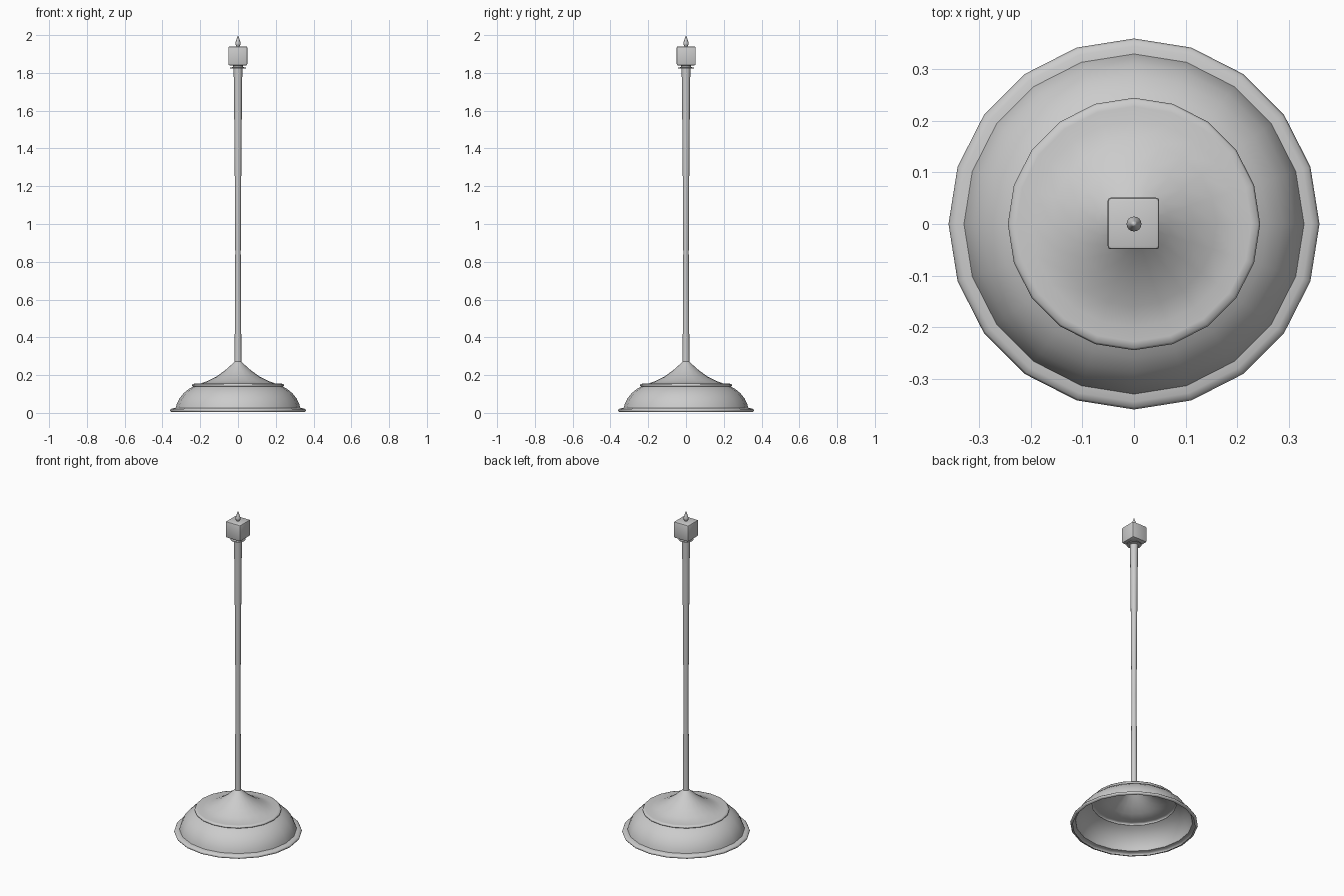
import bpy, bmesh, math

if "Cube" in bpy.data.objects:
    bpy.data.objects.remove(bpy.data.objects["Cube"])


def lathe(name, profile, sides, angle=40):
    """Revolve (radius, z) points around the z axis."""
    bm = bmesh.new()
    rings = []
    for r, z in profile:
        if r == 0:
            rings.append([bm.verts.new((0, 0, z))] * sides)
        else:
            rings.append([bm.verts.new((r * math.cos(2 * math.pi * i / sides),
                                        r * math.sin(2 * math.pi * i / sides), z))
                          for i in range(sides)])
    for a, b in zip(rings, rings[1:]):
        for i in range(sides):
            j = (i + 1) % sides
            bm.faces.new(list(dict.fromkeys((a[i], a[j], b[j], b[i]))))
    return finish(name, bm, angle)


def finish(name, bm, angle):
    mesh = bpy.data.meshes.new(name)
    bm.to_mesh(mesh)
    bm.free()
    ob = bpy.data.objects.new(name, mesh)
    bpy.context.collection.objects.link(ob)
    bpy.ops.object.select_all(action='DESELECT')
    ob.select_set(True)
    bpy.context.view_layer.objects.active = ob
    bpy.ops.object.shade_smooth_by_angle(angle=math.radians(angle))
    return ob


# Hollow stepped base, open underneath
lathe("base", [(0.345, 0.004), (0.356, 0.006), (0.36, 0.013), (0.356, 0.02), (0.345, 0.024),
               (0.33, 0.026), (0.325, 0.045), (0.311, 0.075), (0.288, 0.104),
               (0.26, 0.127), (0.237, 0.139), (0.243, 0.142), (0.245, 0.147),
               (0.241, 0.153), (0.228, 0.155), (0.2, 0.155), (0.16, 0.169),
               (0.115, 0.192), (0.07, 0.224), (0.036, 0.254), (0.018, 0.272)], 20, 60)

# Slender pole, slightly waisted
lathe("pole", [(0.0185, 0.265), (0.016, 0.56), (0.0145, 0.85), (0.0165, 1.17),
               (0.019, 1.47), (0.022, 1.76), (0.024, 1.83)], 16)

# Collar under the head
lathe("collar", [(0.022, 1.822), (0.042, 1.824), (0.042, 1.828), (0.026, 1.831),
                 (0.025, 1.836), (0.03, 1.845)], 20)

# Cube head with softened edges
bm = bmesh.new()
bmesh.ops.create_cube(bm, size=0.1)
bmesh.ops.bevel(bm, geom=bm.edges[:], offset=0.006, segments=2, profile=0.5,
                affect='EDGES')
bmesh.ops.translate(bm, verts=bm.verts, vec=(-0.001, 0.001, 1.89))
finish("head", bm, 40)

# Pointed finial
lathe("finial", [(0.008, 1.935), (0.009, 1.943), (0.014, 1.95), (0.0145, 1.956), (0.011, 1.968),
                 (0.006, 1.984), (0, 2.0)], 16, 60)
